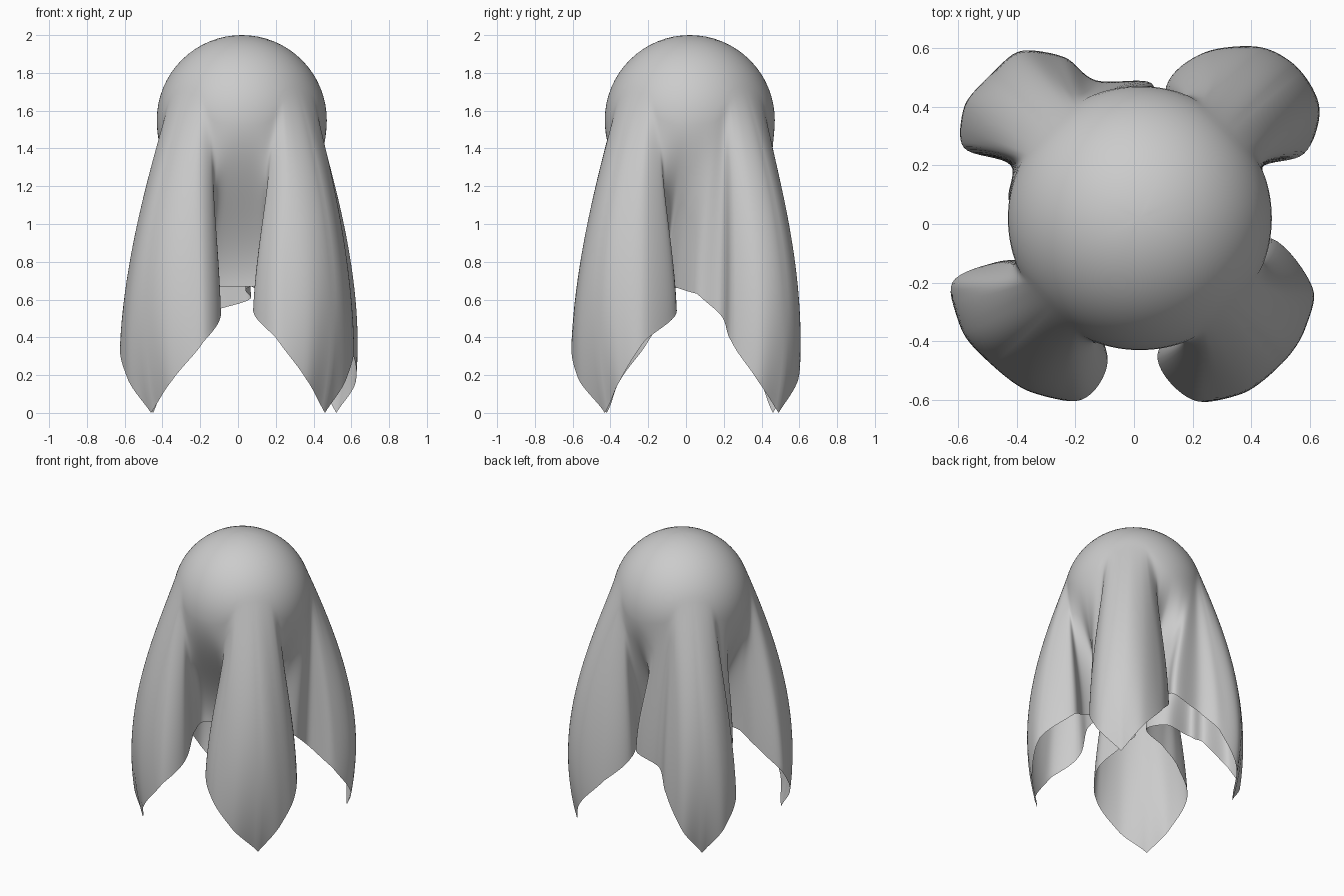
import bpy, bmesh
from math import pi, sin, cos
from mathutils import Vector

if "Cube" in bpy.data.objects:
    bpy.data.objects.remove(bpy.data.objects["Cube"])

# Ball-shaped crown of the draped cloth
CX, CY, CZ, R = 0.02, 0.02, 1.55, 0.45
SUB, CAP_RINGS, HANG_RINGS = 8, 16, 36

# Hem outline (x, y, z) of each hanging corner, counter-clockwise from the front
front_right = [(.13, -.16, .67), (.16, -.28, .64), (.08, -.46, .54), (.20, -.60, .40),
               (.36, -.57, .18), (.46, -.43, 0), (.57, -.35, .17), (.61, -.22, .38),
               (.47, -.05, .53), (.32, -.13, .62), (.18, -.10, .67)]
back_right = [(.29, -.04, .66), (.41, .06, .63), (.43, .19, .51), (.58, .24, .38),
              (.625, .38, .17), (.52, .49, 0), (.42, .595, .18), (.24, .585, .38),
              (.11, .47, .53), (.15, .28, .63), (.07, .18, .67)]
back_left = [(.04, .36, .65), (.06, .48, .60), (-.13, .49, .54), (-.24, .57, .41),
             (-.38, .58, .18), (-.45, .46, 0), (-.57, .39, .17), (-.58, .26, .38),
             (-.42, .20, .54), (-.42, .07, .64), (-.24, .05, .67)]
front_left = [(-.17, -.08, .67), (-.34, -.12, .63), (-.47, -.13, .54), (-.62, -.20, .38),
              (-.58, -.35, .17), (-.46, -.42, 0), (-.35, -.56, .17), (-.18, -.60, .38),
              (-.09, -.47, .52), (-.15, -.28, .64), (-.14, -.16, .67)]
hem = [Vector(p) for p in front_right + back_right + back_left + front_left]
N = len(hem)


def hem_point(s):
    """Smooth closed curve through the hem points; also the straight-line height."""
    i = int(s)
    f = s - i
    a, b, c, d = (hem[(i + k) % N] for k in (-1, 0, 1, 2))
    p = b + 0.5 * f * (c - a + f * (2 * a - 5 * b + 4 * c - d + f * (3 * (b - c) + d - a)))
    return p, b.z + (c.z - b.z) * f


def strand(s):
    """One line of cloth from near the crown over the ball and down to the hem."""
    p, z_hem = hem_point(s)
    q = 2 * pi * (s + 0.5) / N
    # widen the folds under the ball and keep the corners round
    ang = -pi / 2 + q + 0.03 * sin(4 * q) + 0.05 * sin(8 * q)
    k = min(1, max(0, (0.67 - p.z) / 0.67))          # 0 in the folds, 1 at the corners
    leave = pi / 2 - 0.33 * sin(k * pi / 2)          # where the cloth leaves the ball
    pts = []
    for j in range(1, CAP_RINGS + 1):
        a = leave * j / CAP_RINGS
        pts.append((CX + R * sin(a) * cos(ang), CY + R * sin(a) * sin(ang), CZ + R * cos(a)))
    r0, z0 = R * sin(leave), CZ + R * cos(leave)
    for j in range(1, HANG_RINGS + 1):
        t = j / HANG_RINGS
        ease = t * t * (3 - 2 * t)
        w = ease + (t - ease) * min(1, 2 * k)
        swell = 1 + 1.05 * k ** 1.7 * t * (1 - t)
        x = (r0 * cos(ang) * (1 - w) + (p.x - CX) * w) * swell
        y = (r0 * sin(ang) * (1 - w) + (p.y - CY) * w) * swell
        pts.append((CX + x, CY + y, z0 + (z_hem - z0) * t))
    return pts


# Loft the strands into one sheet
bm = bmesh.new()
top = bm.verts.new((CX, CY, CZ + R))
grid = [[bm.verts.new(p) for p in strand(i / SUB)] for i in range(N * SUB)]
for i, a in enumerate(grid):
    b = grid[(i + 1) % len(grid)]
    bm.faces.new((top, a[0], b[0]))
    for j in range(len(a) - 1):
        bm.faces.new((a[j], a[j + 1], b[j + 1], b[j]))
for f in bm.faces:
    f.smooth = True
mesh = bpy.data.meshes.new("draped_cloth")
bm.to_mesh(mesh)
bm.free()
cloth = bpy.data.objects.new("draped_cloth", mesh)
bpy.context.collection.objects.link(cloth)
